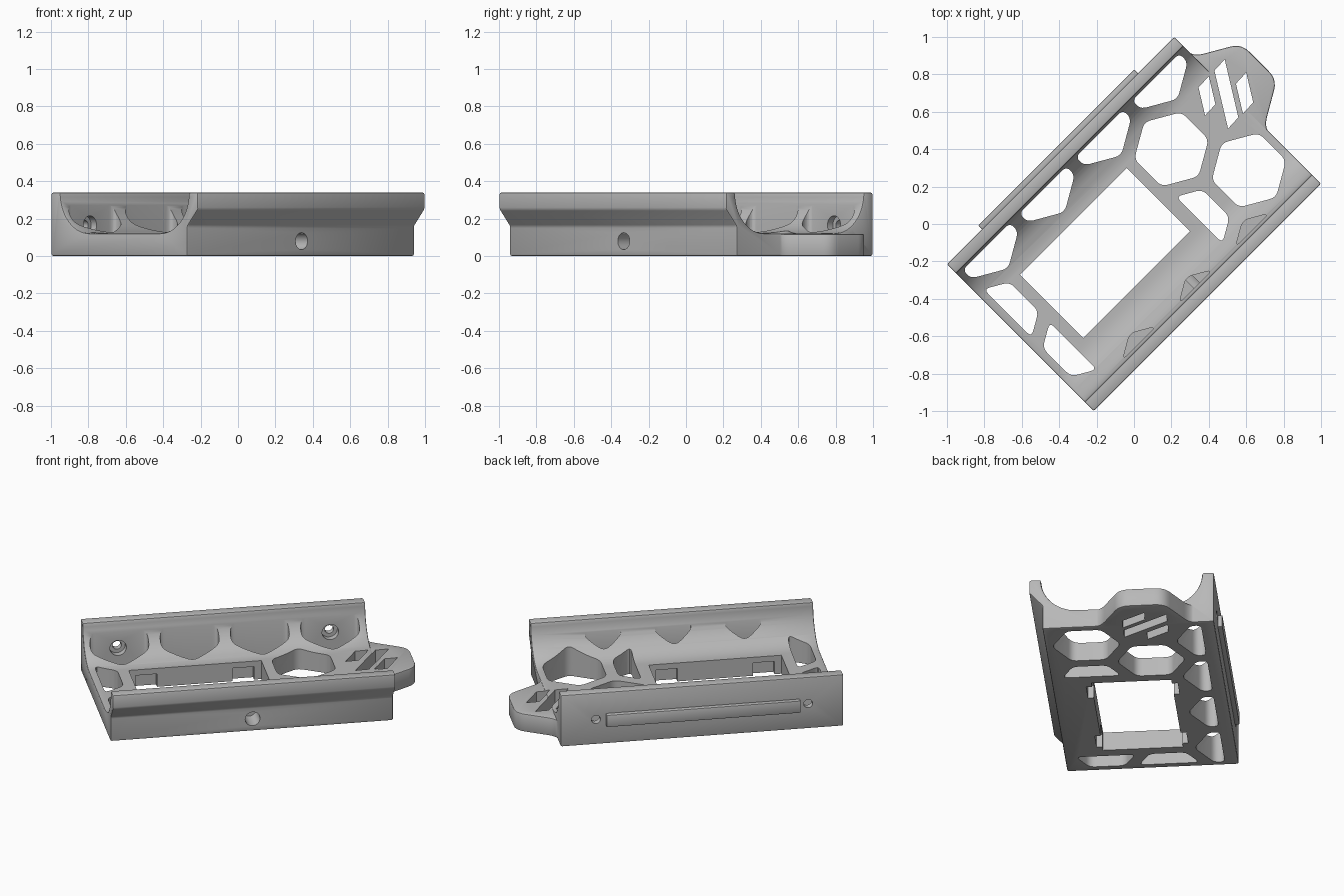
import bpy, bmesh, math
from mathutils import Matrix, Vector

cube = bpy.data.objects.get("Cube")
if cube:
    bpy.data.objects.remove(cube)

TURN = Matrix.Rotation(math.radians(45), 4, 'Z')
HALF_LEN, FLOOR, TOP = 0.86, 0.12, 0.34
PITCH, ROW = 0.427, 0.372          # honeycomb spacing
CELL = 0.178                       # flat-to-centre size of a cell

grey = bpy.data.materials.new("plain grey")
grey.use_nodes = True
grey.diffuse_color = (0.48, 0.48, 0.48, 1)
grey.node_tree.nodes["Principled BSDF"].inputs["Base Color"].default_value = (0.48, 0.48, 0.48, 1)


def new_object(name, bm):
    bmesh.ops.recalc_face_normals(bm, faces=bm.faces[:])
    mesh = bpy.data.meshes.new(name)
    bm.to_mesh(mesh)
    bm.free()
    mesh.materials.append(grey)
    ob = bpy.data.objects.new(name, mesh)
    bpy.context.collection.objects.link(ob)
    return ob


def prism(bm, points, direction):
    face = bm.faces.new([bm.verts.new(p) for p in points])
    out = bmesh.ops.extrude_face_region(bm, geom=[face])
    verts = [g for g in out["geom"] if isinstance(g, bmesh.types.BMVert)]
    bmesh.ops.translate(bm, verts=verts, vec=direction)


def upright(bm, outline, low, high):
    prism(bm, [(x, y, low) for x, y in outline], (0, 0, high - low))


def rounded(outline, size, steps=5):
    result = []
    n = len(outline)
    for i in range(n):
        a, b, c = (Vector(outline[j % n]) for j in (i - 1, i, i + 1))
        d1, d2 = a - b, c - b
        p = b + d1.normalized() * min(size, d1.length * 0.45)
        q = b + d2.normalized() * min(size, d2.length * 0.45)
        for k in range(steps + 1):
            t = k / steps
            result.append(tuple(p * (1 - t) ** 2 + b * 2 * t * (1 - t) + q * t * t))
    return result


def clip(outline, axis, limit, sign):
    result = []
    for i, b in enumerate(outline):
        a = outline[i - 1]
        da, db = sign * (a[axis] - limit), sign * (b[axis] - limit)
        if da * db < 0:
            t = da / (da - db)
            result.append((a[0] + (b[0] - a[0]) * t, a[1] + (b[1] - a[1]) * t))
        if db >= 0:
            result.append(b)
    return result


def cell(x, y, *cuts):
    r = CELL / math.cos(math.pi / 6)
    hexagon = [(x + r * math.sin(i * math.pi / 3), y + r * math.cos(i * math.pi / 3)) for i in range(6)]
    for cut in cuts:
        hexagon = clip(hexagon, *cut)
    return rounded(hexagon, 0.035)


def box(bm, x0, x1, y0, y1, z0, z1):
    upright(bm, [(x0, y0), (x1, y0), (x1, y1), (x0, y1)], z0, z1)


def barrel(bm, x, y0, y1, z, r):
    ring = [math.tau * i / 28 for i in range(28)]
    prism(bm, [(x + r * math.cos(a), y0, z + r * math.sin(a)) for a in ring], (0, y1 - y0, 0))


def apply_all(ob):
    bpy.context.view_layer.objects.active = ob
    for m in ob.modifiers[:]:
        bpy.ops.object.modifier_apply(modifier=m.name)


def bevel(ob, width):
    m = ob.modifiers.new("soft edges", 'BEVEL')
    m.width, m.segments, m.limit_method = width, 2, 'ANGLE'
    m.angle_limit = math.radians(35)
    apply_all(ob)


def combine(ob, other, operation):
    m = ob.modifiers.new("combine", 'BOOLEAN')
    m.object, m.operation, m.solver = other, operation, 'EXACT'
    apply_all(ob)
    bpy.data.objects.remove(other)


# Cradle: one cross-section run along the whole length
arc = [math.pi / 2 * i / 14 for i in range(15)]
R, CENTRE = TOP - FLOOR - 0.002, 0.267
profile = [(0.555, 0), (0.555, TOP)]
profile += [(CENTRE + R * math.cos(a), TOP - R * math.sin(a)) for a in arc]
profile += [(-CENTRE - R * math.cos(a), TOP - R * math.sin(a)) for a in reversed(arc)]
profile += [(-0.555, TOP), (-0.555, 0.25), (-0.476, 0.16), (-0.476, 0)]
bm = bmesh.new()
prism(bm, [(-HALF_LEN, y, z) for y, z in profile], (2 * HALF_LEN, 0, 0))
cradle = new_object("cradle", bm)
bevel(cradle, 0.01)

# Half-hexagon end tab blended into the floor
edge = HALF_LEN - 0.004
tab_outline = [(0.78, 0.5), (edge, 0.5)]
tab_outline += rounded([(edge, 0.5), (edge, 0.41), (1.087, 0.276), (1.087, 0.006),
                        (edge, -0.128), (edge, -0.22)], 0.06)[6:-6]
tab_outline += [(edge, -0.22), (0.78, -0.22)]
bm = bmesh.new()
upright(bm, tab_outline, 0, FLOOR - 0.002)
tab = new_object("end_tab", bm)
bevel(tab, 0.008)
combine(cradle, tab, 'UNION')

# Honeycomb openings, pockets, window and vents
bm = bmesh.new()
X0, Y0 = 0.424, 0.141
low, high = -0.1, 0.5
for i in range(4):
    upright(bm, cell(X0 + PITCH * (0.5 - i), Y0 + ROW, (1, 0.474, -1)), low, high)
upright(bm, cell(X0, Y0), low, high)
upright(bm, cell(X0 + PITCH / 2, Y0 - ROW), low, high)
upright(bm, cell(X0 - PITCH / 2, Y0 - ROW, (0, 0.262, 1)), low, high)
for x, y in ((X0 - 3 * PITCH, Y0), (X0 - 2.5 * PITCH, Y0 - ROW)):
    upright(bm, cell(x, y, (0, -0.815, 1), (0, -0.69, -1)), low, high)
for i in range(3):
    upright(bm, cell(X0 - PITCH * i, Y0 - 2 * ROW, (1, -0.47, 1)), FLOOR, high)
box(bm, -0.622, 0.184, -0.24, 0.24, low, high)
back = TURN.inverted()
for x, y, tall in ((0.345, 0.73, 0.15), (0.43, 0.82, 0.31), (0.545, 0.75, 0.16)):
    slant = tall * 0.235
    slot = [(x, y), (x + 0.055, y + 0.06), (x + 0.055 + slant, y + 0.06 - tall), (x + slant, y - tall)]
    upright(bm, [(back @ Vector((*p, 0))).xy for p in slot], low, high)
combine(cradle, new_object("opening_cutter", bm), 'DIFFERENCE')

# Clip notches under the window edges and screw holes in the walls
bm = bmesh.new()
for x0, x1 in ((-0.58, -0.45), (0.01, 0.14)):
    for s in (-1, 1):
        y0, y1 = sorted((s * 0.2, s * 0.275))
        box(bm, x0, x1, y0, y1, low, 0.085)
for x in (-0.645, 0.645):
    barrel(bm, x, 0.4, 0.515, 0.165, 0.05)
barrel(bm, 0.005, -0.6, -0.34, 0.08, 0.045)
combine(cradle, new_object("notch_cutter", bm), 'DIFFERENCE')
bm = bmesh.new()
for x in (-0.645, 0.645):
    barrel(bm, x, 0.45, 0.65, 0.165, 0.027)
combine(cradle, new_object("screw_cutter", bm), 'DIFFERENCE')

# Locating rail on the outer wall
bm = bmesh.new()
box(bm, -0.595, 0.585, 0.545, 0.583, 0.12, 0.2)
rail = new_object("side_rail", bm)
bevel(rail, 0.006)

for ob in (cradle, rail):
    ob.data.transform(TURN)
    bpy.ops.object.select_all(action='DESELECT')
    ob.select_set(True)
    bpy.context.view_layer.objects.active = ob
    bpy.ops.object.shade_smooth_by_angle(angle=math.radians(30))
